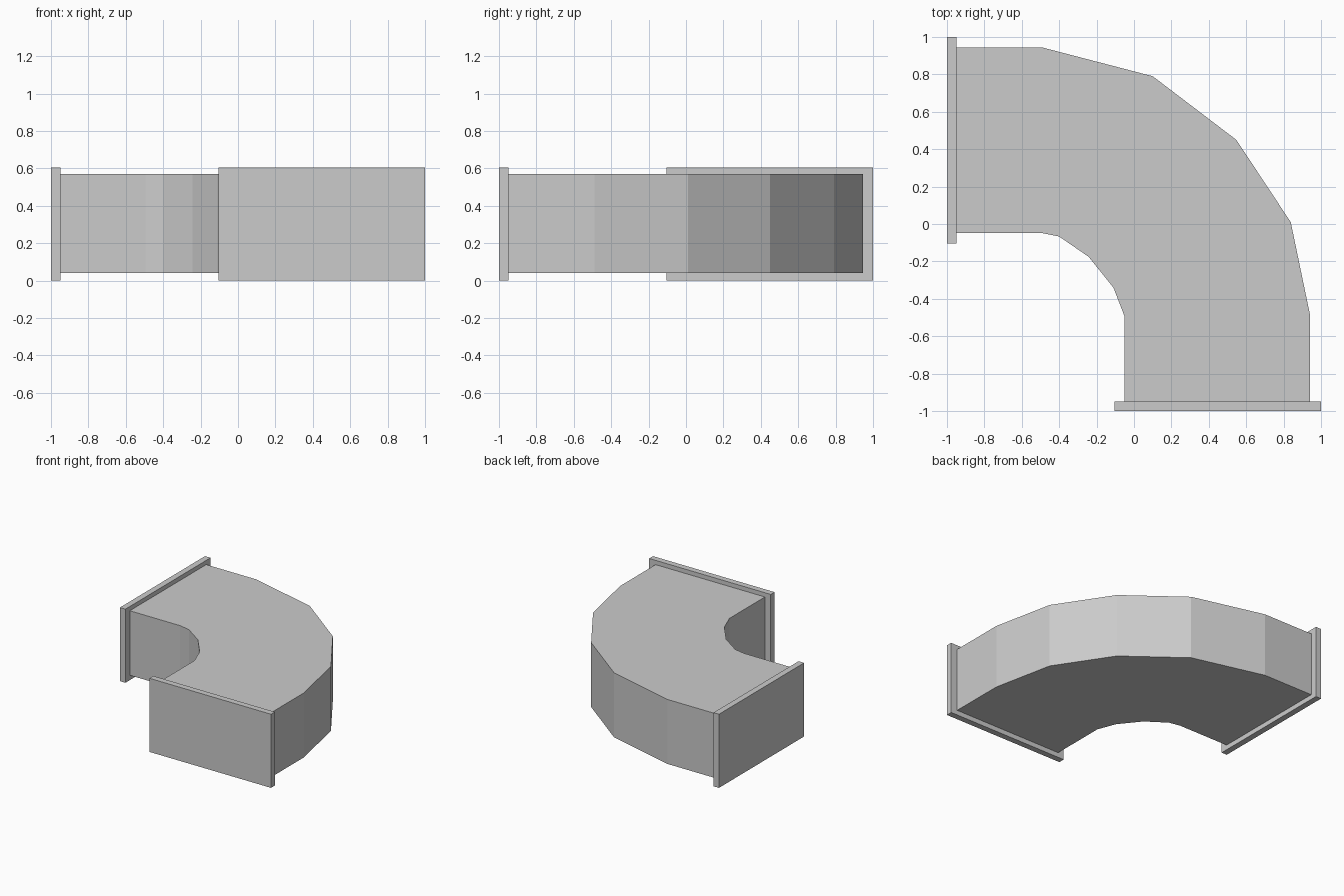
import bpy
import bmesh

cube = bpy.data.objects.get("Cube")
if cube:
    bpy.data.objects.remove(cube, do_unlink=True)

# Single sheet metal colour
GREY = (0.6, 0.6, 0.6, 1.0)
metal = bpy.data.materials.new("grey_metal")
metal.use_nodes = True
metal.diffuse_color = GREY
metal.node_tree.nodes["Principled BSDF"].inputs["Base Color"].default_value = GREY


def prism(name, outline, bottom, top):
    """Extrude a flat outline upwards into a solid part."""
    bm = bmesh.new()
    base = bm.faces.new([bm.verts.new((x, y, bottom)) for x, y in outline])
    walls = bmesh.ops.extrude_face_region(bm, geom=[base], use_keep_orig=True)
    raised = [v for v in walls["geom"] if isinstance(v, bmesh.types.BMVert)]
    bmesh.ops.translate(bm, verts=raised, vec=(0, 0, top - bottom))
    bmesh.ops.recalc_face_normals(bm, faces=bm.faces)
    mesh = bpy.data.meshes.new(name)
    bm.to_mesh(mesh)
    bm.free()
    mesh.materials.append(metal)
    obj = bpy.data.objects.new(name, mesh)
    bpy.context.collection.objects.link(obj)
    return obj


def rectangle(x0, x1, y0, y1):
    return [(x0, y0), (x1, y0), (x1, y1), (x0, y1)]


# Curved duct: faceted outer bend, then the tighter inner bend back
outer = [(-0.95, 0.945), (-0.495, 0.945), (0.1, 0.79), (0.547, 0.45),
         (0.838, 0.01), (0.942, -0.49), (0.942, -0.95)]
inner = [(-0.052, -0.95), (-0.052, -0.49), (-0.11, -0.34), (-0.243, -0.175),
         (-0.4, -0.067), (-0.495, -0.048), (-0.95, -0.048)]
prism("duct_bend", outer + inner, 0.04, 0.57)

# Closed end flanges
prism("side_flange", rectangle(-1, -0.95, -0.105, 1), 0, 0.605)
prism("front_flange", rectangle(-0.105, 1, -1, -0.95), 0, 0.605)
